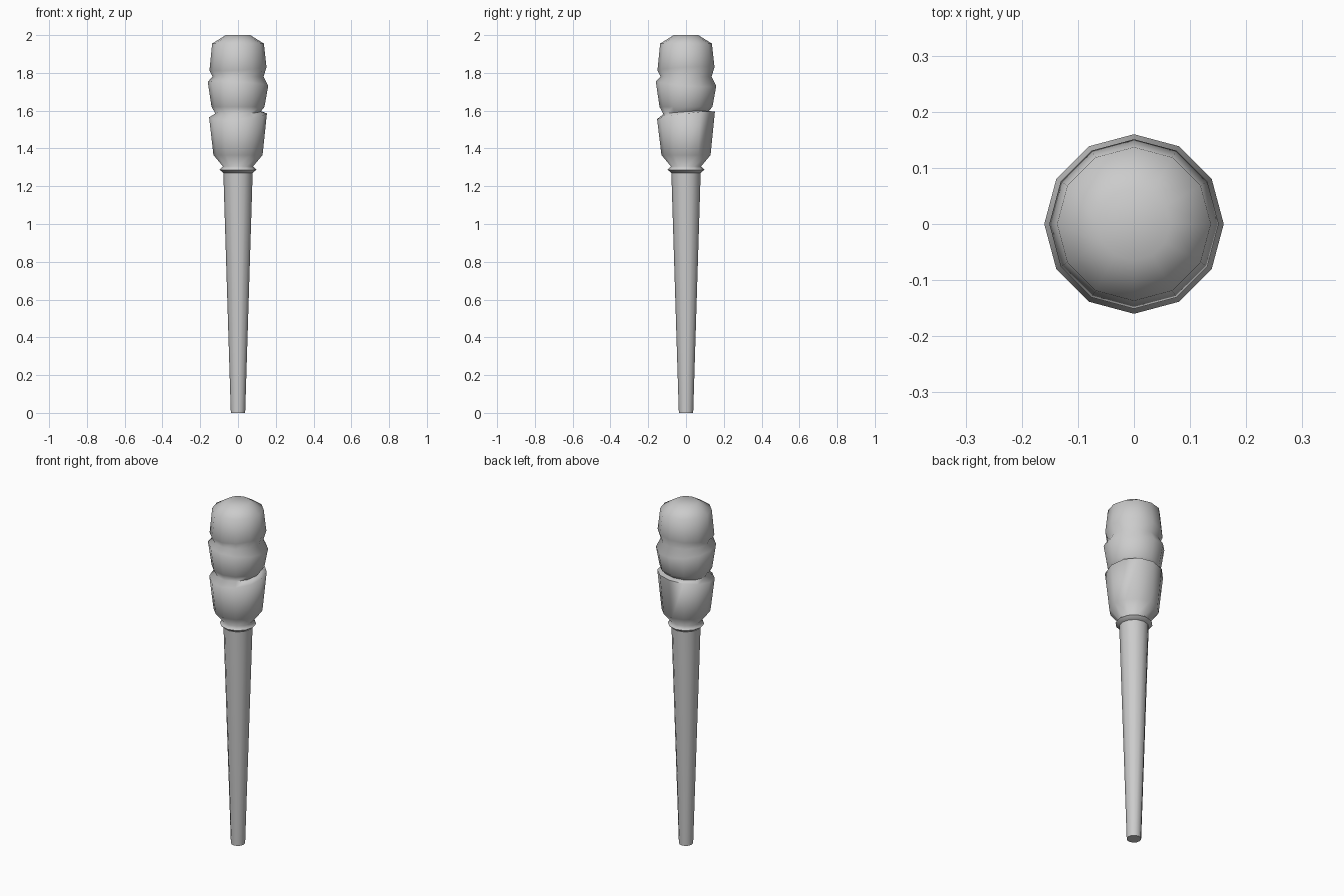
import bpy, bmesh, math

if "Cube" in bpy.data.objects:
    bpy.data.objects.remove(bpy.data.objects["Cube"])

SIDES = 12

def lathe(name, rings, angle):
    """Rings run bottom to top: radius, height, tilt along x, tilt along y."""
    bm = bmesh.new()
    loops = []
    for r, z, tx, ty in rings:
        loop = []
        for i in range(SIDES):
            a = 2 * math.pi * i / SIDES
            c, s = math.cos(a), math.sin(a)
            loop.append(bm.verts.new((r * c, r * s, z + tx * c + ty * s)))
        loops.append(loop)
    for low, high in zip(loops, loops[1:]):
        for i in range(SIDES):
            j = (i + 1) % SIDES
            bm.faces.new((low[i], low[j], high[j], high[i]))
    bm.faces.new(loops[0][::-1])
    bm.faces.new(loops[-1])
    mesh = bpy.data.meshes.new(name)
    bm.to_mesh(mesh)
    bm.free()
    obj = bpy.data.objects.new(name, mesh)
    bpy.context.collection.objects.link(obj)
    bpy.ops.object.select_all(action='DESELECT')
    obj.select_set(True)
    bpy.context.view_layer.objects.active = obj
    bpy.ops.object.shade_smooth_by_angle(angle=math.radians(angle))
    return obj

# Tapered shaft
lathe("shaft", [(0.038, 0, 0, 0), (0.078, 1.285, 0, 0)], 60)

# Bulging head with collar and slightly tilted ridges
lathe("head", [
    (0.078, 1.27, 0, 0),
    (0.097, 1.287, 0, 0),
    (0.080, 1.305, 0, 0),
    (0.130, 1.365, 0, 0),
    (0.153, 1.575, 0.01, 0.02),
    (0.120, 1.59, 0.005, 0.008),
    (0.140, 1.62, 0, 0),
    (0.160, 1.742, -0.010, -0.012),
    (0.135, 1.78, 0, 0),
    (0.151, 1.822, 0.008, 0.008),
    (0.137, 1.955, 0, 0),
    (0.065, 2.0, 0, 0),
], 85)
